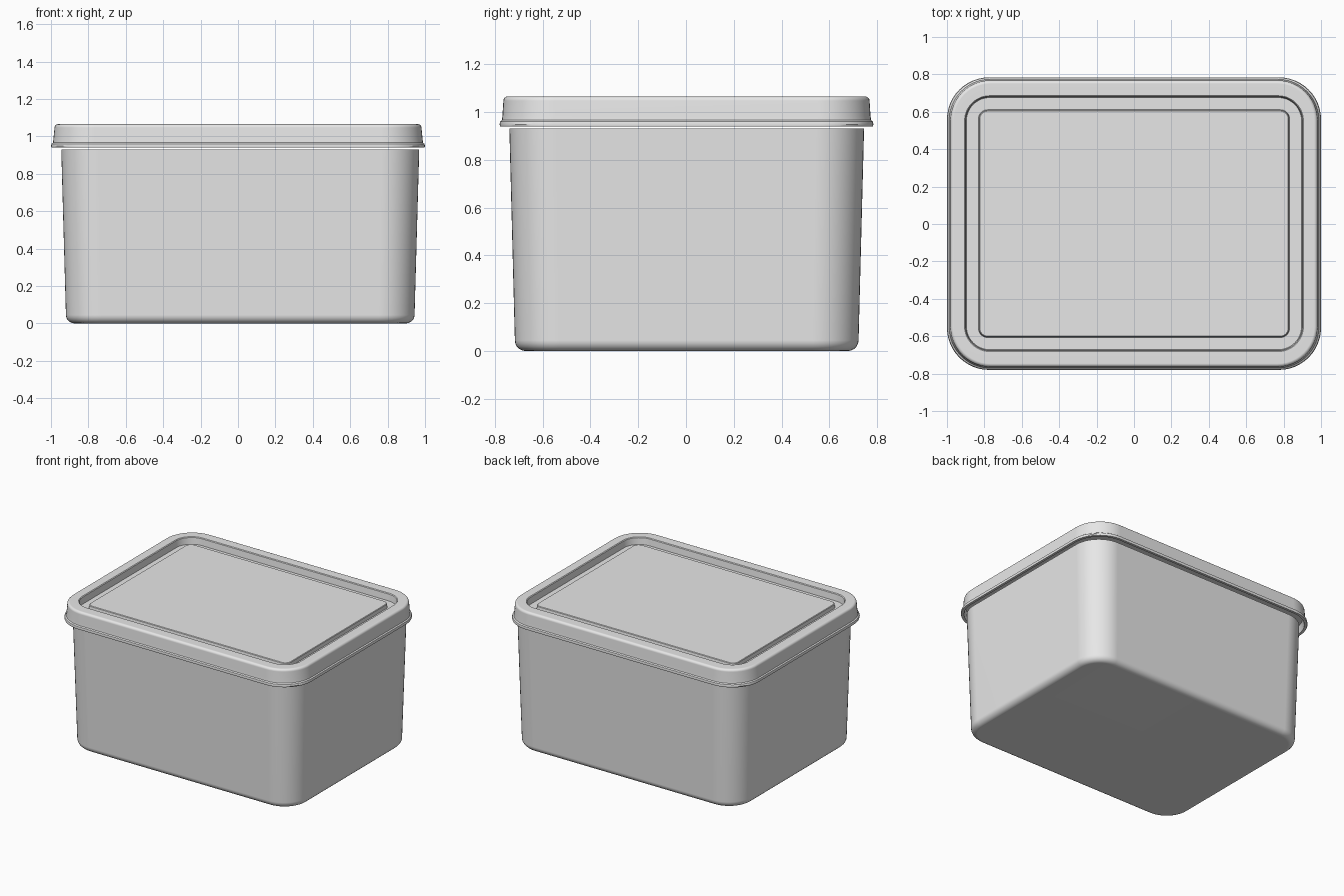
import bpy, bmesh, math

if "Cube" in bpy.data.objects:
    bpy.data.objects.remove(bpy.data.objects["Cube"], do_unlink=True)

grey = bpy.data.materials.new("plain grey plastic")
grey.use_nodes = True
grey.diffuse_color = (0.8, 0.8, 0.8, 1)
grey.node_tree.nodes["Principled BSDF"].inputs["Base Color"].default_value = (0.8, 0.8, 0.8, 1)

SEGMENTS = 12  # steps per rounded corner


def rounded_rect(hx, hy, r, z):
    """Points of a rounded rectangle, counter-clockwise."""
    pts = []
    for i, (sx, sy) in enumerate([(1, 1), (-1, 1), (-1, -1), (1, -1)]):
        for k in range(SEGMENTS + 1):
            a = math.pi / 2 * (i + k / SEGMENTS)
            pts.append((sx * (hx - r) + r * math.cos(a),
                        sy * (hy - r) + r * math.sin(a), z))
    return pts


def loft(name, profile, centre, closed=False):
    """Skin a list of (half x, half y, corner radius, z) rings."""
    bm = bmesh.new()
    rings = [[bm.verts.new(p) for p in rounded_rect(*ring)] for ring in profile]
    n = len(rings[0])
    pairs = list(zip(rings, rings[1:]))
    if closed:
        pairs.append((rings[-1], rings[0]))
    for a, b in pairs:
        for i in range(n):
            j = (i + 1) % n
            bm.faces.new((a[i], a[j], b[j], b[i]))
    if not closed:
        bm.faces.new(list(reversed(rings[0])))
        bm.faces.new(rings[-1])
    bmesh.ops.recalc_face_normals(bm, faces=bm.faces)
    mesh = bpy.data.meshes.new(name)
    bm.to_mesh(mesh)
    bm.free()
    mesh.materials.append(grey)
    obj = bpy.data.objects.new(name, mesh)
    bpy.context.collection.objects.link(obj)
    obj.location = (*centre, 0)
    bpy.ops.object.select_all(action='DESELECT')
    obj.select_set(True)
    bpy.context.view_layer.objects.active = obj
    bpy.ops.object.shade_smooth_by_angle(angle=math.radians(35))
    mod = obj.modifiers.new("even shading", 'WEIGHTED_NORMAL')
    mod.keep_sharp = True
    return obj


def fillet(hx, hy, r, z, size, bottom, steps=5):
    """Rings of a rounded edge, running upwards."""
    out = []
    for k in range(steps + 1):
        a = math.pi / 2 * k / steps
        if bottom:
            d, dz = size * (1 - math.sin(a)), size * (1 - math.cos(a))
        else:
            d, dz = size * (1 - math.cos(a)), size * (math.sin(a) - 1)
        out.append((hx - d, hy - d, r - d, z + dz))
    return out


# Tapered tub: rounded bottom edge, thin walls, open top
tub = fillet(0.932, 0.719, 0.19, 0, 0.045, True)
tub += [(0.957, 0.742, 0.20, 0.93), (0.937, 0.722, 0.18, 0.93),
        (0.912, 0.699, 0.17, 0.03)]
loft("container_body", tub, (0.012, 0.003))

# Lid: hollow underneath, flared lip, raised rim, sunken groove and centre panel
lid = [(0.80, 0.58, 0.06, 0.99), (0.968, 0.75, 0.20, 0.99),
       (0.980, 0.762, 0.21, 0.94), (0.998, 0.780, 0.225, 0.94),
       (1.0, 0.782, 0.225, 0.948), (0.997, 0.780, 0.225, 0.960),
       (0.989, 0.772, 0.22, 0.966), (0.987, 0.770, 0.22, 0.985)]
lid += fillet(0.981, 0.766, 0.215, 1.065, 0.018, False)
lid += [(0.906, 0.684, 0.135, 1.065), (0.901, 0.679, 0.13, 1.060),
        (0.896, 0.674, 0.125, 1.012), (0.832, 0.609, 0.05, 1.012),
        (0.828, 0.605, 0.045, 1.038), (0.824, 0.601, 0.041, 1.042),
        (0.80, 0.58, 0.03, 1.042)]
loft("lid", lid, (0, 0.002))
